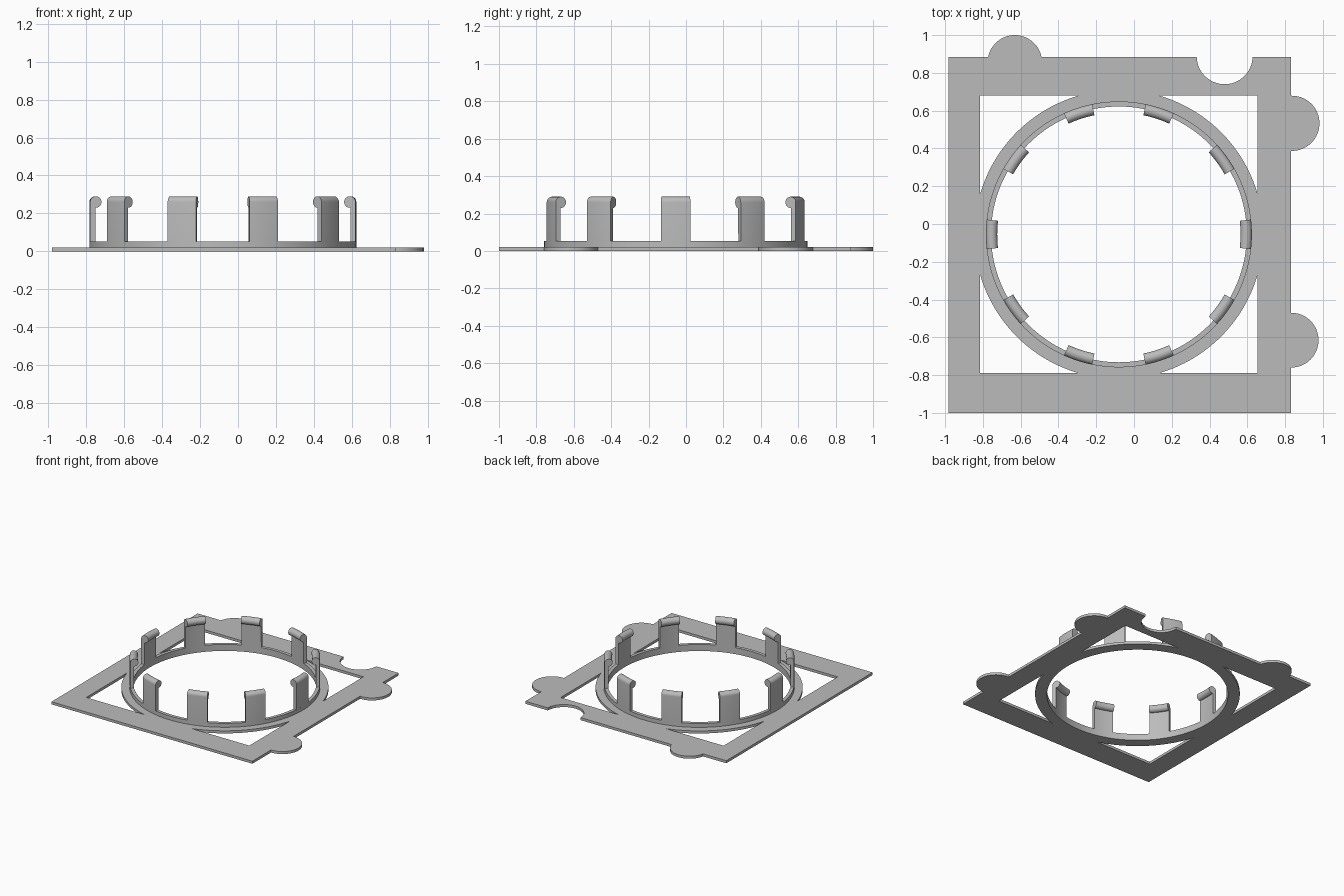
import bpy, bmesh
from math import cos, sin, acos, pi, radians
from mathutils import Vector

cube = bpy.data.objects.get("Cube")
if cube:
    bpy.data.objects.remove(cube, do_unlink=True)

CX, CY = -0.08, -0.055           # centre of the round opening
R_IN, R_WALL, R_BASE = 0.677, 0.704, 0.765
HALF = 0.735                     # half width of the square opening
PLATE, RIM, BEAD_Z, BEAD_R = 0.021, 0.053, 0.26, 0.03
LEFT, RIGHT, FRONT, BACK = -0.982, 0.83, -1.0, 0.883

grey = bpy.data.materials.new("plain grey")
grey.use_nodes = True
colour = (0.5, 0.5, 0.5, 1)
grey.diffuse_color = colour
grey.node_tree.nodes["Principled BSDF"].inputs["Base Color"].default_value = colour


def arc(x, y, r, start, end, steps=32):
    """Points along an arc, angles in degrees."""
    angles = [radians(start + (end - start) * i / steps) for i in range(steps + 1)]
    return [(x + r * cos(a), y + r * sin(a)) for a in angles]


def add_object(name, mesh):
    obj = bpy.data.objects.new(name, mesh)
    bpy.context.collection.objects.link(obj)
    mesh.materials.clear()
    mesh.materials.append(grey)
    bpy.ops.object.select_all(action='DESELECT')
    bpy.context.view_layer.objects.active = obj
    obj.select_set(True)
    bpy.ops.object.shade_smooth_by_angle(angle=radians(30))
    return obj


def flat_plate(name, loops, thickness):
    """Fill outlines, with inner loops as holes, and thicken upward from z = 0."""
    curve = bpy.data.curves.new(name, 'CURVE')
    curve.dimensions = '2D'
    curve.fill_mode = 'BOTH'
    curve.extrude = thickness / 2
    for loop in loops:
        spline = curve.splines.new('POLY')
        spline.points.add(len(loop) - 1)
        for point, (x, y) in zip(spline.points, loop):
            point.co = (x, y, 0, 1)
        spline.use_cyclic_u = True
    temp = bpy.data.objects.new(name + "_outline", curve)
    bpy.context.collection.objects.link(temp)
    graph = bpy.context.evaluated_depsgraph_get()
    mesh = bpy.data.meshes.new_from_object(temp.evaluated_get(graph))
    bpy.data.objects.remove(temp, do_unlink=True)
    bm = bmesh.new()
    bm.from_mesh(mesh)
    bmesh.ops.remove_doubles(bm, verts=bm.verts, dist=0.0001)
    bmesh.ops.translate(bm, verts=bm.verts, vec=(0, 0, thickness / 2))
    bmesh.ops.recalc_face_normals(bm, faces=bm.faces)
    bm.to_mesh(mesh)
    bm.free()
    mesh.name = name
    return add_object(name, mesh)


def sweep(name, profile, start, end, steps):
    """Sweep a closed (radius, z) profile about the opening's centre."""
    closed = abs(end - start - 2 * pi) < 0.001
    bm = bmesh.new()
    rings = []
    for i in range(steps if closed else steps + 1):
        a = start + (end - start) * i / steps
        rings.append([bm.verts.new((CX + r * cos(a), CY + r * sin(a), z))
                      for r, z in profile])
    pairs = list(zip(rings, rings[1:]))
    if closed:
        pairs.append((rings[-1], rings[0]))
    else:
        bm.faces.new(rings[0])
        bm.faces.new(rings[-1])
    n = len(profile)
    for p, q in pairs:
        for j in range(n):
            k = (j + 1) % n
            bm.faces.new((p[j], p[k], q[k], q[j]))
    bmesh.ops.recalc_face_normals(bm, faces=bm.faces)
    mesh = bpy.data.meshes.new(name)
    bm.to_mesh(mesh)
    bm.free()
    return add_object(name, mesh)


# Base plate outline with three round tabs and one matching notch
outline = [(LEFT, FRONT), (RIGHT, FRONT)]
outline += arc(0.832, -0.615, 0.145, -90, 90)
outline += arc(0.836, 0.533, 0.146, -90, 90)
outline += [(RIGHT, BACK)]
outline += arc(0.48, BACK + 0.005, 0.148, -2, -178)
outline += arc(-0.631, 0.856, 0.144, 11, 169)
outline += [(LEFT, BACK)]
for y, r in ((-0.615, 0.145), (0.533, 0.146)):
    for side in (-1, 1):
        spot = min(range(len(outline)),
                   key=lambda i: (Vector(outline[i]) - Vector((RIGHT, y + side * r))).length)
        outline.insert(spot + (side > 0), (RIGHT, y + side * r))

# Round opening plus four corner openings around the ring
holes = [arc(CX, CY, R_IN, 0, 360, 128)[:-1]]
edge = acos(HALF / R_BASE) * 180 / pi
corners = [(1, 1), (-1, 1), (-1, -1), (1, -1)]
for i, (sx, sy) in enumerate(corners):
    curve_edge = arc(CX, CY, R_BASE, 90 * i + edge, 90 * i + 90 - edge)
    holes.append([(CX + sx * HALF, CY + sy * HALF)] + curve_edge[::-1])
flat_plate("base_plate", [outline] + holes, PLATE)

# Raised rim around the opening
rim = [(R_IN, PLATE), (R_WALL, PLATE), (R_WALL, RIM), (R_IN, RIM)]
sweep("raised_rim", rim, 0, 2 * pi, 128)

# Ten upright clips, each ending in a rounded bead that overhangs inward
bead = arc(R_WALL - BEAD_R, BEAD_Z, BEAD_R, 0, 275, 24)
clip = [(R_IN, RIM), (R_WALL, RIM)] + bead
half_angle = radians(6.4)
for i in range(10):
    a = i * 2 * pi / 10
    sweep("clip_%d" % (i + 1), clip, a - half_angle, a + half_angle, 6)
